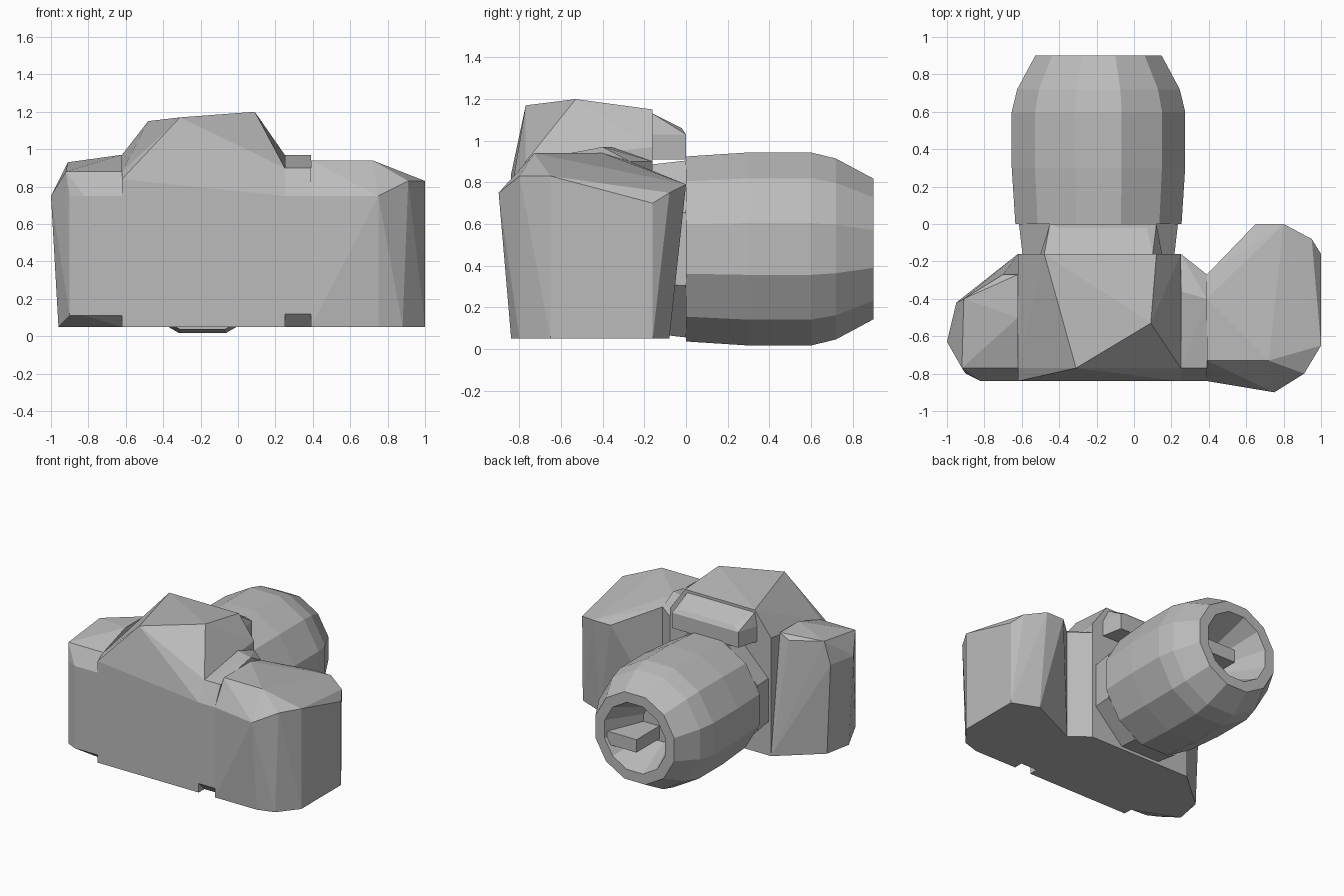
import bpy
import bmesh
from math import cos, sin, tau

if "Cube" in bpy.data.objects:
    bpy.data.objects.remove(bpy.data.objects["Cube"])

GREY = (0.5, 0.5, 0.5, 1)
grey = bpy.data.materials.new("plain grey")
grey.use_nodes = True
grey.diffuse_color = GREY
grey.node_tree.nodes["Principled BSDF"].inputs["Base Color"].default_value = GREY

# Shared planes of the body
base = 0.05
shoulder = 0.75
roof = 0.97
front = -0.84
front_edge = -0.77
back = -0.16
link_back = -0.27
small_seam = -0.62
link_seam = 0.25
grip_seam = 0.39
lens_x = -0.19
lens_z = 0.48


def finish(name, bm):
    bmesh.ops.recalc_face_normals(bm, faces=bm.faces)
    mesh = bpy.data.meshes.new(name)
    bm.to_mesh(mesh)
    bm.free()
    mesh.materials.append(grey)
    obj = bpy.data.objects.new(name, mesh)
    bpy.context.collection.objects.link(obj)


def level(outline, height):
    """Lift a flat outline to one height."""
    return [(x, y, height) for x, y in outline]


def rectangle(left, right, near, far):
    return [(left, near), (right, near), (right, far), (left, far)]


def hull(name, *levels):
    """Faceted convex block wrapped around stacked levels of corners."""
    bm = bmesh.new()
    for corners in levels:
        for corner in corners:
            bm.verts.new(corner)
    result = bmesh.ops.convex_hull(bm, input=bm.verts)
    loose = {item for item in result["geom_interior"] + result["geom_unused"]
             if isinstance(item, bmesh.types.BMVert)}
    bmesh.ops.delete(bm, geom=list(loose), context="VERTS")
    finish(name, bm)


def lathe(name, profile, sides):
    """Closed skin around the lens axis through (depth, radius) rings."""
    bm = bmesh.new()
    angles = [tau * (i + 0.5) / sides for i in range(sides)]
    rings = [[bm.verts.new((lens_x + radius * cos(a), depth, lens_z + radius * sin(a)))
              for a in angles] for depth, radius in profile]
    for ring, following in zip(rings, rings[1:]):
        for i in range(sides):
            bm.faces.new((ring[i - 1], ring[i], following[i], following[i - 1]))
    bm.faces.new(rings[0])
    bm.faces.new(rings[-1])
    finish(name, bm)


# Main body with the sloped housing on top
middle = rectangle(small_seam, link_seam, front, back)
hull("body_middle",
     level(middle, base),
     level(middle, shoulder),
     [(small_seam, front, 0.84), (small_seam, front_edge, 0.88), (link_seam, front_edge, 0.9)],
     level([(small_seam, back), (link_seam, back)], roof),
     level([(-0.48, back), (0.12, back)], 1.15),
     [(-0.31, front_edge, 1.17), (0.09, -0.53, 1.2)])

# Small end of the body, with a chamfered lower front edge
small_front = [(small_seam, front), (-0.82, front), (-0.9, -0.8)]
small_sides = [(-0.92, -0.42), (small_seam, back), (small_seam, front_edge)]
hull("body_small_end",
     level(small_sides + [(-0.96, -0.63)], base),
     level(small_front, 0.11),
     level(small_front + [(-1, -0.63), (-0.95, -0.42)], shoulder),
     level([(-0.92, front_edge), (small_seam, front_edge)], 0.88),
     level([(-0.91, -0.4), (-0.7, link_back)], 0.93),
     level([(small_seam, -0.5), (small_seam, link_back)], roof))

# Narrow link between the body and the grip
link_sides = [(link_seam, front_edge), (grip_seam, front_edge),
              (grip_seam, link_back), (link_seam, back)]
link_front = [(link_seam, front), (grip_seam, front)]
hull("body_link",
     level(link_sides, base),
     level(link_front, 0.12),
     level(link_front, shoulder),
     level(link_sides, 0.9),
     level([(link_seam, -0.36), (grip_seam, -0.4)], roof))

# Hand grip, leaning outwards towards the top
grip_outer = [(1, -0.65), (1, back)]
grip_inner = [(grip_seam, front), (grip_seam, link_back)]
hull("grip",
     level(grip_inner + [(0.75, front), (0.88, -0.8), (0.8, -0.08)] + grip_outer, base),
     level(grip_inner + [(0.75, -0.9), (0.95, -0.08)], shoulder),
     level([(0.8, 0), (0.65, 0)], 0.79),
     [(1, back, 0.7), (1, -0.65, 0.83), (0.91, -0.8, 0.83)],
     level([(grip_seam, link_back)], 0.9),
     level([(grip_seam, -0.4), (grip_seam, -0.73), (0.72, -0.73)], 0.94))

# Hood overhanging the lens
hood_wide = rectangle(-0.5, 0.15, back, back)
hood_rim = rectangle(-0.45, 0.12, 0, 0)
hull("flash_hood",
     level(hood_wide + hood_rim, 0.91),
     level(hood_wide + hood_rim, 1.03),
     level([(-0.4, -0.02), (0.07, -0.02)], 1.06),
     level([(-0.48, back), (0.1, back)], 1.13))

# Lens mount, then the barrel with its hollow front
lathe("lens_mount", [(back, 0.44), (0, 0.46)], sides=8)
lathe("lens_barrel", [(0, 0.46), (0.3, 0.48), (0.6, 0.48), (0.72, 0.45),
                      (0.9, 0.35), (0.9, 0.27), (0.6, 0.14)], sides=12)

# Flat bar across the hollow
bar = rectangle(lens_x, 0.1, 0.59, 0.88)
hull("lens_bar", level(bar, 0.36), level(bar, 0.46))
